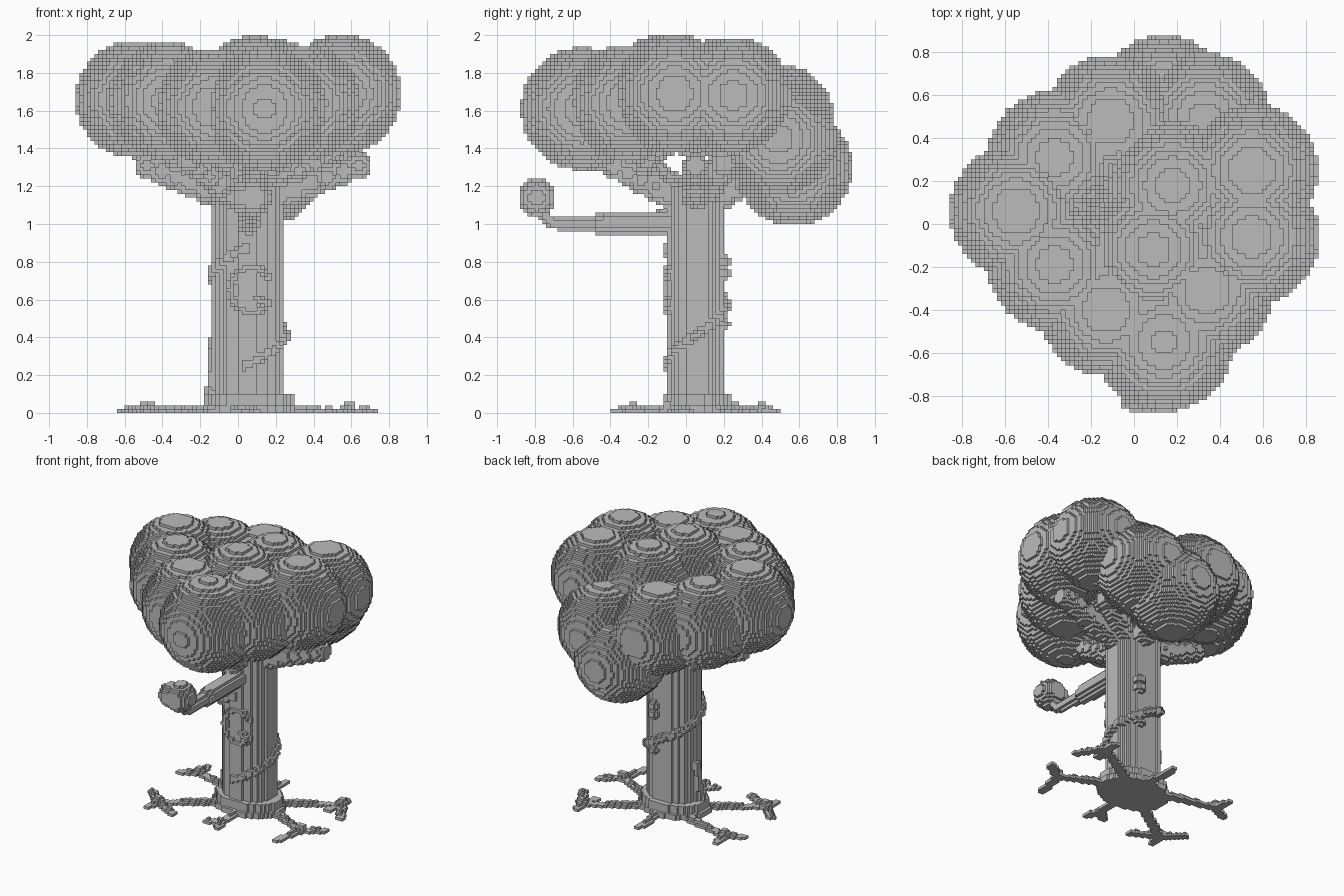
import bpy
import bmesh
from math import sin, cos, radians, ceil, floor
from mathutils import Vector

U = 0.02  # edge of one small cube

cube = bpy.data.objects.get("Cube")
if cube:
    bpy.data.objects.remove(cube, do_unlink=True)

grey = bpy.data.materials.new("plain_grey")
grey.use_nodes = True
grey.diffuse_color = (0.5, 0.5, 0.5, 1)
grey.node_tree.nodes["Principled BSDF"].inputs["Base Color"].default_value = (0.5, 0.5, 0.5, 1)


def span(lo, hi):
    return range(floor(lo / U), ceil(hi / U))


def ball(cells, c, r):
    """Fill a sphere with cubes."""
    for i in span(c[0] - r, c[0] + r):
        for j in span(c[1] - r, c[1] + r):
            for k in span(max(c[2] - r, 0), c[2] + r):
                p = Vector((i + .5, j + .5, k + .5)) * U
                if (p - Vector(c)).length_squared <= r * r:
                    cells.add((i, j, k))


def column(cells, c, rx, ry, z0, z1):
    """Fill an upright elliptical column with cubes."""
    for i in span(c[0] - rx, c[0] + rx):
        for j in span(c[1] - ry, c[1] + ry):
            x, y = (i + .5) * U - c[0], (j + .5) * U - c[1]
            if (x / rx) ** 2 + (y / ry) ** 2 <= 1:
                cells.update((i, j, k) for k in range(round(z0 / U), round(z1 / U)))


def limb(cells, points, r0, r1, step=U):
    """Stamp balls along a path, tapering from r0 to r1."""
    pts = [Vector(p) for p in points]
    total = sum((b - a).length for a, b in zip(pts, pts[1:]))
    done = 0
    for a, b in zip(pts, pts[1:]):
        length = (b - a).length
        n = max(1, ceil(length / step))
        for s in range(n + 1):
            t = s / n
            ball(cells, a.lerp(b, t), r0 + (r1 - r0) * (done + length * t) / total)
        done += length


parts = {name: set() for name in
         ("leaf_clumps", "trunk", "branches", "front_twig", "vine", "roots")}

# Leaf clumps: centre and radius
for x, y, z, r in [
    (.18, .18, 1.67, .31), (.09, -.12, 1.69, .31), (.55, .25, 1.68, .31),
    (.55, -.06, 1.69, .315), (.34, -.31, 1.64, .31), (.14, -.55, 1.61, .325),
    (-.13, -.40, 1.62, .31), (-.37, -.19, 1.65, .312), (-.55, .06, 1.66, .31),
    (-.37, .31, 1.59, .312), (-.11, .48, 1.54, .31), (.33, .49, 1.45, .31),
    (.14, .57, 1.30, .31),
]:
    ball(parts["leaf_clumps"], (x, y, z), r)

# Trunk with a flared foot
mid = (.055, .055)
for rx, ry, z0, z1 in [(.26, .20, 0, .04), (.245, .185, .04, .1), (.19, .15, .1, 1.2)]:
    column(parts["trunk"], mid, rx, ry, z0, z1)

# Branches carrying the leaves, lumpy along their length
for tip in [(.64, .05, 1.31), (-.48, .05, 1.31), (.10, -.45, 1.34), (.14, .45, 1.28),
            (-.26, -.24, 1.34), (.40, .20, 1.32)]:
    limb(parts["branches"], [(mid[0], mid[1], 1.09), tip], .085, .068, step=.09)

# Thin twig reaching forward with a lumpy bud
twig = parts["front_twig"]
limb(twig, [(.055, -.05, 1.01), (.06, -.45, 1.0)], .065, .058)
limb(twig, [(.06, -.45, 1.0), (.07, -.7, 1.0), (.07, -.78, 1.07)], .036, .028)
ball(twig, (.08, -.79, 1.14), .1)
ball(twig, (.01, -.80, 1.14), .08)

# Vine winding once around the trunk
vine = parts["vine"]
coil = []
for s in range(25):
    a = radians(-95 + s * 15)
    coil.append((mid[0] + .195 * cos(a), mid[1] + .155 * sin(a), .25 + .62 * s / 24))
limb(vine, coil, .025, .028)
# Knots on the back of the trunk
for z in (.47, .74, .8):
    ball(vine, (.12, .2, z), .035)
# Curl on the front of the trunk
curl = [(.07 + .11 * cos(radians(a)), -.09, .65 + .12 * sin(radians(a)))
        for a in range(40, 340, 20)]
limb(vine, curl + [(.08, -.09, .62)], .024, .024)
# Short strand up the right side
limb(vine, [(-.15, .02, .08), (-.14, .05, .2), (-.145, .08, .38)], .028, .022)

# Forked roots: fork point followed by its tips, with a knob on the long ones
for fork, tips, knob in [
    ((.59, -.1), [(.72, -.01), (.54, -.32)], True),
    ((.58, .4), [(.56, .48), (.69, .22), (.55, .28)], True),
    ((-.5, .26), [(-.62, .2), (-.52, .37)], True),
    ((-.46, -.28), [(-.48, -.37), (-.59, -.17), (-.28, -.37)], True),
    ((.06, -.28), [(.1, -.37), (-.02, -.34)], False),
    ((.05, .36), [(.06, .47)], False),
]:
    # a bend half way keeps each root crooked
    bend = ((mid[0] + fork[0]) / 2 + .03, (mid[1] + fork[1]) / 2 + .03, 0)
    limb(parts["roots"], [(*mid, 0), bend, (*fork, 0)], .04, .028)
    if knob:
        ball(parts["roots"], (*fork, .03), .036)
    for tip in tips:
        limb(parts["roots"], [(*fork, 0), (*tip, 0)], .032, .03)


def build(name, cells, solid):
    """Make one object from the exposed sides of its cubes."""
    bm = bmesh.new()
    corners = {}

    def corner(key):
        if key not in corners:
            corners[key] = bm.verts.new(Vector(key) * U)
        return corners[key]

    for cell in cells:
        for axis in range(3):
            b, c = (axis + 1) % 3, (axis + 2) % 3
            for side in (0, 1):
                near = list(cell)
                near[axis] += 2 * side - 1
                if tuple(near) in solid:
                    continue
                quad = []
                for db, dc in ((0, 0), (1, 0), (1, 1), (0, 1)):
                    key = list(cell)
                    key[axis] += side
                    key[b] += db
                    key[c] += dc
                    quad.append(corner(tuple(key)))
                bm.faces.new(quad if side else quad[::-1])
    mesh = bpy.data.meshes.new(name)
    bm.to_mesh(mesh)
    bm.free()
    mesh.materials.append(grey)
    bpy.context.collection.objects.link(bpy.data.objects.new(name, mesh))


# Each cube belongs to one part only, so no hidden faces are made
solid = set()
for cells in parts.values():
    cells -= solid
    solid |= cells
for name, cells in parts.items():
    build(name, cells, solid)
